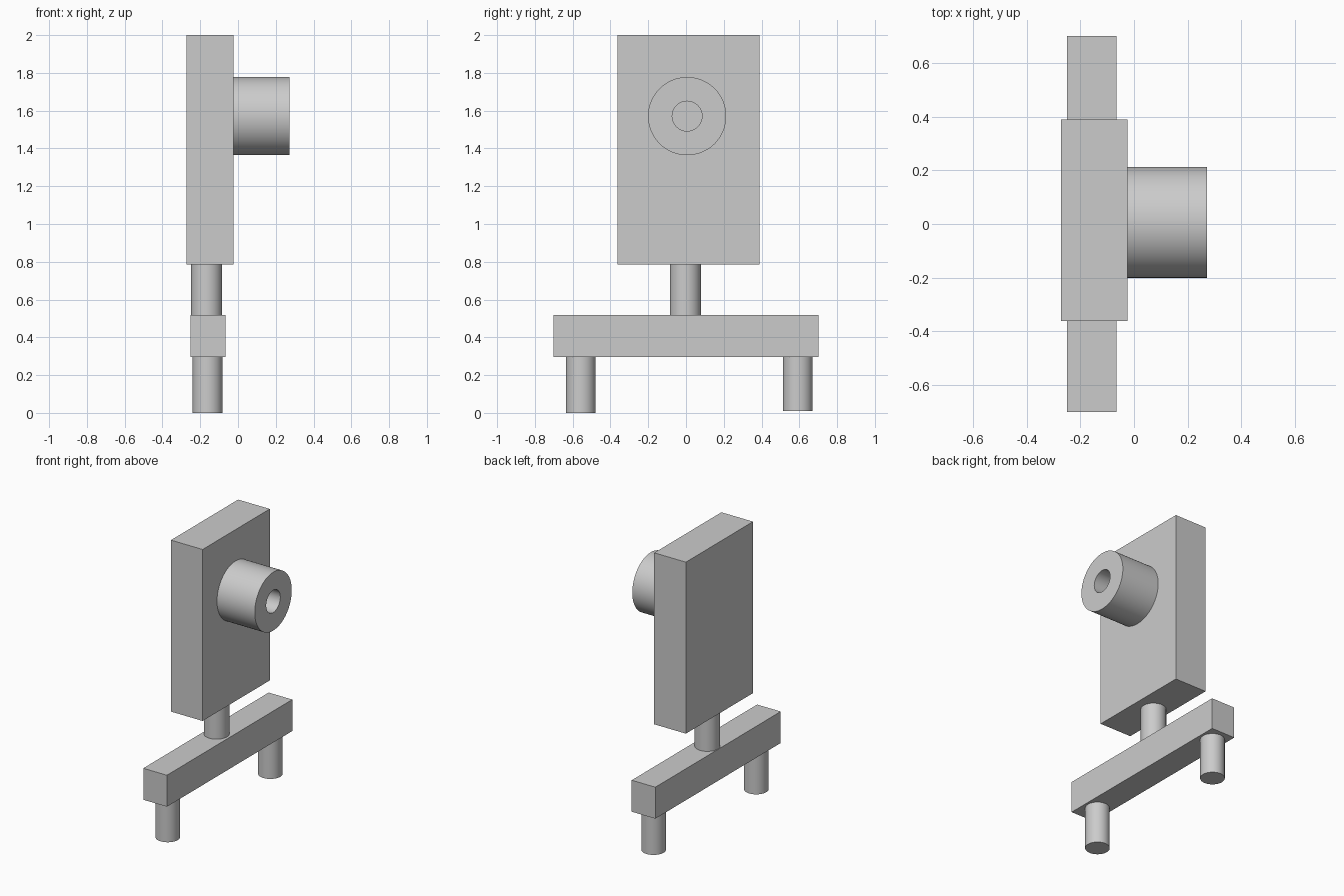
import bpy, bmesh, math
from mathutils import Matrix, Vector

cube = bpy.data.objects.get("Cube")
if cube:
    bpy.data.objects.remove(cube, do_unlink=True)

grey = bpy.data.materials.new("plain grey")
grey.use_nodes = True
colour = (0.6, 0.6, 0.6, 1)
grey.diffuse_color = colour
grey.node_tree.nodes["Principled BSDF"].inputs["Base Color"].default_value = colour


def finish(name, bm, smooth=False):
    bmesh.ops.recalc_face_normals(bm, faces=bm.faces)
    mesh = bpy.data.meshes.new(name)
    bm.to_mesh(mesh)
    bm.free()
    mesh.materials.append(grey)
    obj = bpy.data.objects.new(name, mesh)
    bpy.context.collection.objects.link(obj)
    if smooth:
        bpy.ops.object.select_all(action="DESELECT")
        obj.select_set(True)
        bpy.context.view_layer.objects.active = obj
        bpy.ops.object.shade_smooth_by_angle(angle=math.radians(30))


def box(name, low, high):
    low, high = Vector(low), Vector(high)
    bm = bmesh.new()
    bmesh.ops.create_cube(bm, size=1, matrix=Matrix.LocRotScale(
        (low + high) / 2, None, high - low))
    finish(name, bm)


def post(name, x, y, bottom, top, radius):
    bm = bmesh.new()
    bmesh.ops.create_cone(bm, cap_ends=True, segments=48, radius1=radius,
                          radius2=radius, depth=top - bottom,
                          matrix=Matrix.Translation((x, y, (bottom + top) / 2)))
    finish(name, bm, True)


def tube(name, start, end, y, z, outer, inner):
    # Spin a wall profile around an axis along x
    bm = bmesh.new()
    corners = [(start, outer), (end, outer), (end, inner), (start, inner)]
    verts = [bm.verts.new((x, y, z + r)) for x, r in corners]
    edges = [bm.edges.new((verts[i], verts[(i + 1) % 4])) for i in range(4)]
    bmesh.ops.spin(bm, geom=verts + edges, cent=(0, y, z), axis=(1, 0, 0),
                   angle=math.tau, steps=64, use_merge=True)
    bmesh.ops.remove_doubles(bm, verts=bm.verts, dist=0.0001)
    finish(name, bm, True)


# Upright slab with a hollow barrel on its left face
box("upright_slab", (-0.272, -0.362, 0.785), (-0.024, 0.39, 2))
tube("hollow_barrel", -0.024, 0.272, 0.006, 1.571, 0.207, 0.079)

# Neck, crossbar and two feet
post("neck", -0.166, -0.003, 0.519, 0.785, 0.082)
box("crossbar", (-0.251, -0.702, 0.296), (-0.066, 0.702, 0.519))
post("front_foot", -0.161, -0.557, 0, 0.296, 0.079)
post("back_foot", -0.161, 0.592, 0.01, 0.296, 0.079)
